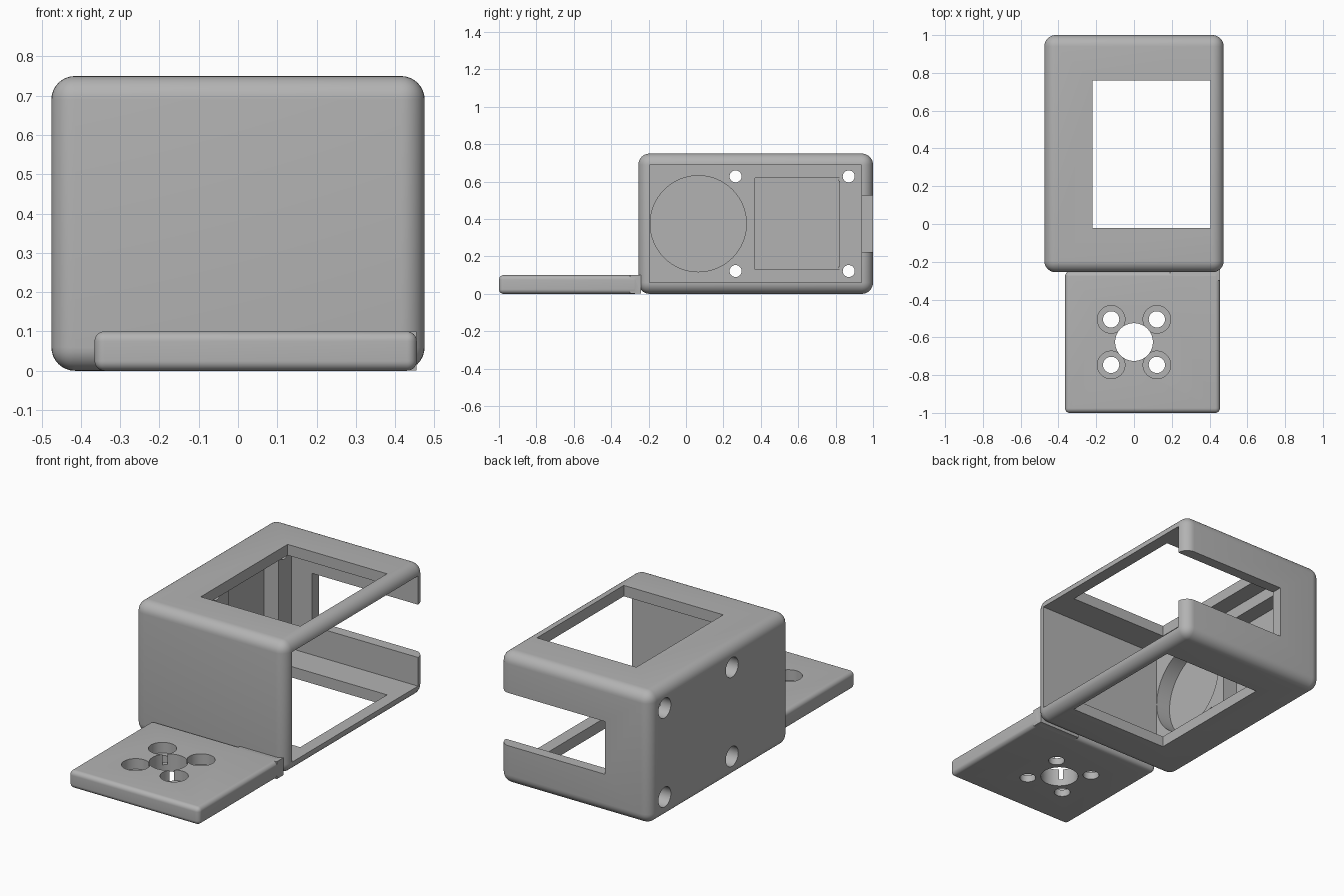
import bpy, bmesh, math
from mathutils import Matrix, Vector

if "Cube" in bpy.data.objects:
    bpy.data.objects.remove(bpy.data.objects["Cube"])

grey = bpy.data.materials.new("plain_grey")
grey.diffuse_color = (0.45, 0.45, 0.45, 1)
grey.use_nodes = True
grey.node_tree.nodes["Principled BSDF"].inputs["Base Color"].default_value = grey.diffuse_color


def make(name, bm):
    mesh = bpy.data.meshes.new(name)
    bm.to_mesh(mesh)
    bm.free()
    ob = bpy.data.objects.new(name, mesh)
    bpy.context.collection.objects.link(ob)
    mesh.materials.append(grey)
    return ob


def block(name, lo, hi, radius=0.0):
    """Box between two corners, optionally with rounded edges."""
    lo, hi = Vector(lo), Vector(hi)
    bm = bmesh.new()
    bmesh.ops.create_cube(bm, size=1)
    bmesh.ops.scale(bm, vec=hi - lo, verts=bm.verts)
    bmesh.ops.translate(bm, vec=(lo + hi) / 2, verts=bm.verts)
    if radius:
        bmesh.ops.bevel(bm, geom=bm.edges[:], offset=radius, segments=8,
                        profile=0.5, affect='EDGES')
    return make(name, bm)


def rod(name, centre, radius, depth, axis):
    """Cylinder along x or z."""
    bm = bmesh.new()
    bmesh.ops.create_cone(bm, cap_ends=True, segments=64,
                          radius1=radius, radius2=radius, depth=depth)
    if axis == 'X':
        bmesh.ops.rotate(bm, verts=bm.verts, matrix=Matrix.Rotation(math.pi / 2, 3, 'Y'))
    bmesh.ops.translate(bm, vec=centre, verts=bm.verts)
    return make(name, bm)


def combine(ob, others, operation):
    bpy.context.view_layer.objects.active = ob
    for other in others:
        other.hide_render = True
        mod = ob.modifiers.new("bool", 'BOOLEAN')
        mod.operation, mod.object, mod.solver = operation, other, 'EXACT'
        bpy.ops.object.modifier_apply(modifier=mod.name)
        bpy.data.objects.remove(other)


def smooth(ob):
    bpy.ops.object.select_all(action='DESELECT')
    ob.select_set(True)
    bpy.context.view_layer.objects.active = ob
    bpy.ops.object.shade_smooth_by_angle(angle=math.radians(30))


# Housing: rounded box, open on the right
housing = block("housing", (-0.475, -0.255, 0), (0.475, 1, 0.75), 0.06)
cuts = [
    block("cavity_cutter", (-0.32, -0.194, 0.062), (0.7, 0.938, 0.688)),
    # windows through top and bottom
    block("window_cutter", (-0.22, -0.02, -0.2), (0.405, 0.76, 1)),
    # slot in the back wall
    block("slot_cutter", (-0.19, 0.85, 0.225), (0.7, 1.2, 0.525)),
    # recesses in the thick left wall
    rod("round_recess_cutter", (-0.31, 0.066, 0.375), 0.257, 0.2, 'X'),
    block("square_recess_cutter", (-0.41, 0.37, 0.13), (-0.25, 0.82, 0.62)),
]
# counterbored screw holes in the left wall
for y in (0.265, 0.87):
    for z in (0.122, 0.628):
        cuts.append(rod("screw_hole_cutter", (-0.4, y, z), 0.032, 0.4, 'X'))
        cuts.append(rod("screw_head_cutter", (-0.475, y, z), 0.056, 0.18, 'X'))
combine(housing, cuts, 'DIFFERENCE')
smooth(housing)

# Mounting plate with a filler block joining it to the housing corner
plate = block("mounting_plate", (-0.365, -1, 0), (0.455, -0.252, 0.1), 0.025)
combine(plate, [block("plate_filler", (0.19, -0.3, 0.001), (0.454, -0.24, 0.0995))], 'UNION')
cuts = [rod("centre_hole_cutter", (0, -0.625, 0), 0.1, 0.5, 'Z')]
for x in (-0.121, 0.121):
    for y in (-0.505, -0.746):
        cuts.append(rod("bolt_hole_cutter", (x, y, 0), 0.043, 0.5, 'Z'))
        cuts.append(rod("bolt_head_cutter", (x, y, 0.14), 0.073, 0.2, 'Z'))
combine(plate, cuts, 'DIFFERENCE')
smooth(plate)
